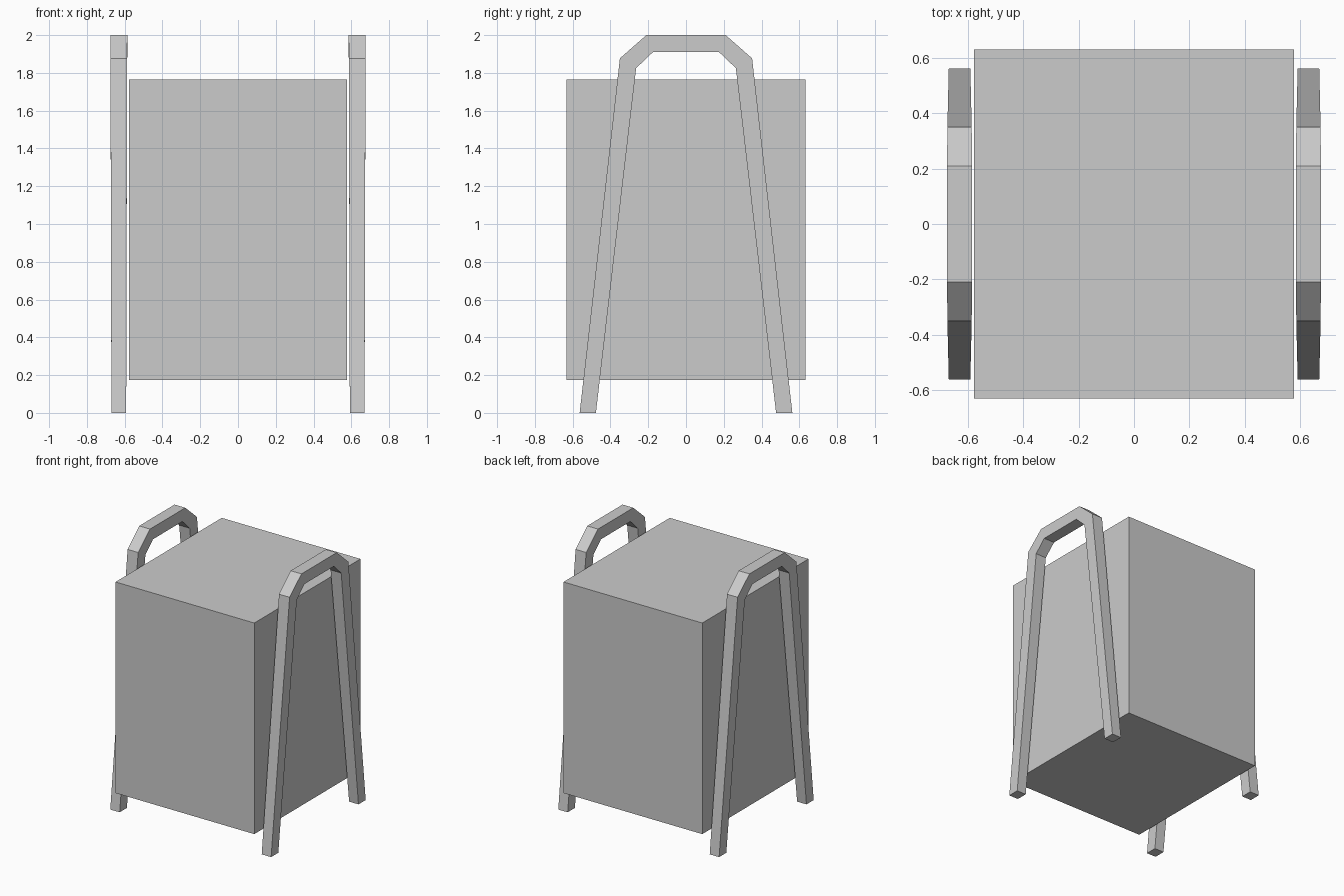
import bpy, bmesh

if "Cube" in bpy.data.objects:
    bpy.data.objects.remove(bpy.data.objects["Cube"])


def finish(name, bm):
    bmesh.ops.recalc_face_normals(bm, faces=bm.faces[:])
    mesh = bpy.data.meshes.new(name)
    bm.to_mesh(mesh)
    bm.free()
    obj = bpy.data.objects.new(name, mesh)
    bpy.context.collection.objects.link(obj)
    return obj


# Main box body, raised off the ground
bm = bmesh.new()
bmesh.ops.create_cube(bm, size=1)
bmesh.ops.scale(bm, vec=(1.156, 1.264, 1.59), verts=bm.verts[:])
bmesh.ops.translate(bm, vec=(0, 0, 0.97), verts=bm.verts[:])
finish("body", bm)

# Bent side frame: (outer y, z), (inner y, z), half thickness at each bend
SECTIONS = [
    ((-0.563, 0.0), (-0.477, 0.0), 0.039),
    ((-0.35, 1.877), (-0.264, 1.825), 0.044),
    ((-0.21, 2.0), (-0.175, 1.91), 0.045),
    ((0.21, 2.0), (0.175, 1.91), 0.045),
    ((0.35, 1.877), (0.264, 1.825), 0.044),
    ((0.563, 0.0), (0.477, 0.0), 0.039),
]


def side_frame(name, x):
    bm = bmesh.new()
    rings = []
    for (oy, oz), (iy, iz), h in SECTIONS:
        corners = [(x - h, oy, oz), (x + h, oy, oz), (x + h, iy, iz), (x - h, iy, iz)]
        rings.append([bm.verts.new(c) for c in corners])
    for a, b in zip(rings, rings[1:]):
        for i in range(4):
            j = (i + 1) % 4
            bm.faces.new((a[i], a[j], b[j], b[i]))
    # Feet caps
    bm.faces.new(rings[0])
    bm.faces.new(rings[-1])
    finish(name, bm)


side_frame("left_frame", -0.631)
side_frame("right_frame", 0.631)
